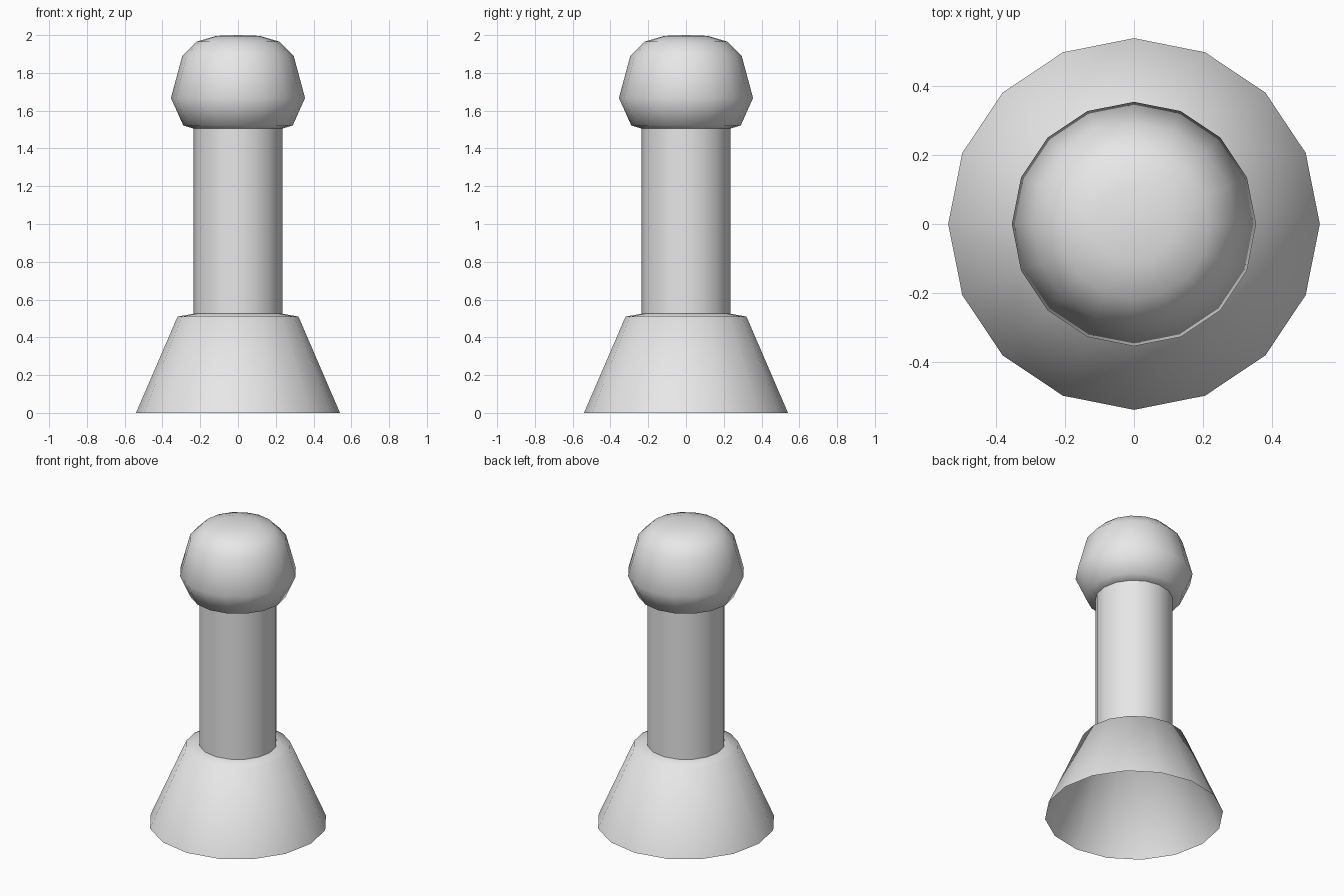
import bpy
import bmesh
from math import cos, sin, tau

SIDES = 16

cube = bpy.data.objects.get("Cube")
if cube:
    bpy.data.objects.remove(cube, do_unlink=True)

# One plain grey for the whole piece
grey = bpy.data.materials.new("light_grey")
colour = (0.8, 0.8, 0.8, 1.0)
grey.use_nodes = True
grey.diffuse_color = colour
grey.node_tree.nodes["Principled BSDF"].inputs["Base Color"].default_value = colour


def lathe(name, profile):
    """Turn an upward (radius, height) profile about z; radius 0 is a pole."""
    bm = bmesh.new()
    rings = []
    for r, z in profile:
        count = SIDES if r > 0 else 1
        rings.append([bm.verts.new((r * cos(tau * i / SIDES), r * sin(tau * i / SIDES), z))
                      for i in range(count)])
    for low, high in zip(rings, rings[1:]):
        for i in range(SIDES):
            j = (i + 1) % SIDES
            if len(high) == 1:
                bm.faces.new((low[i], low[j], high[0]))
            else:
                bm.faces.new((low[i], low[j], high[j], high[i]))
    for face in bm.faces:
        face.smooth = True
    mesh = bpy.data.meshes.new(name)
    bm.to_mesh(mesh)
    bm.free()
    mesh.materials.append(grey)
    obj = bpy.data.objects.new(name, mesh)
    bpy.context.collection.objects.link(obj)
    return obj


# Flared foot, hollow and open underneath
lathe("base", [(0.54, 0), (0.32, 0.51), (0.235, 0.525)])

# Straight shaft
lathe("column", [(0.235, 0.525), (0.235, 1.505)])

# Rounded knob with its widest ring low down
lathe("head", [(0.235, 1.505), (0.29, 1.522), (0.355, 1.667), (0.295, 1.89),
               (0.22, 1.965), (0.115, 1.996), (0, 2.0)])
